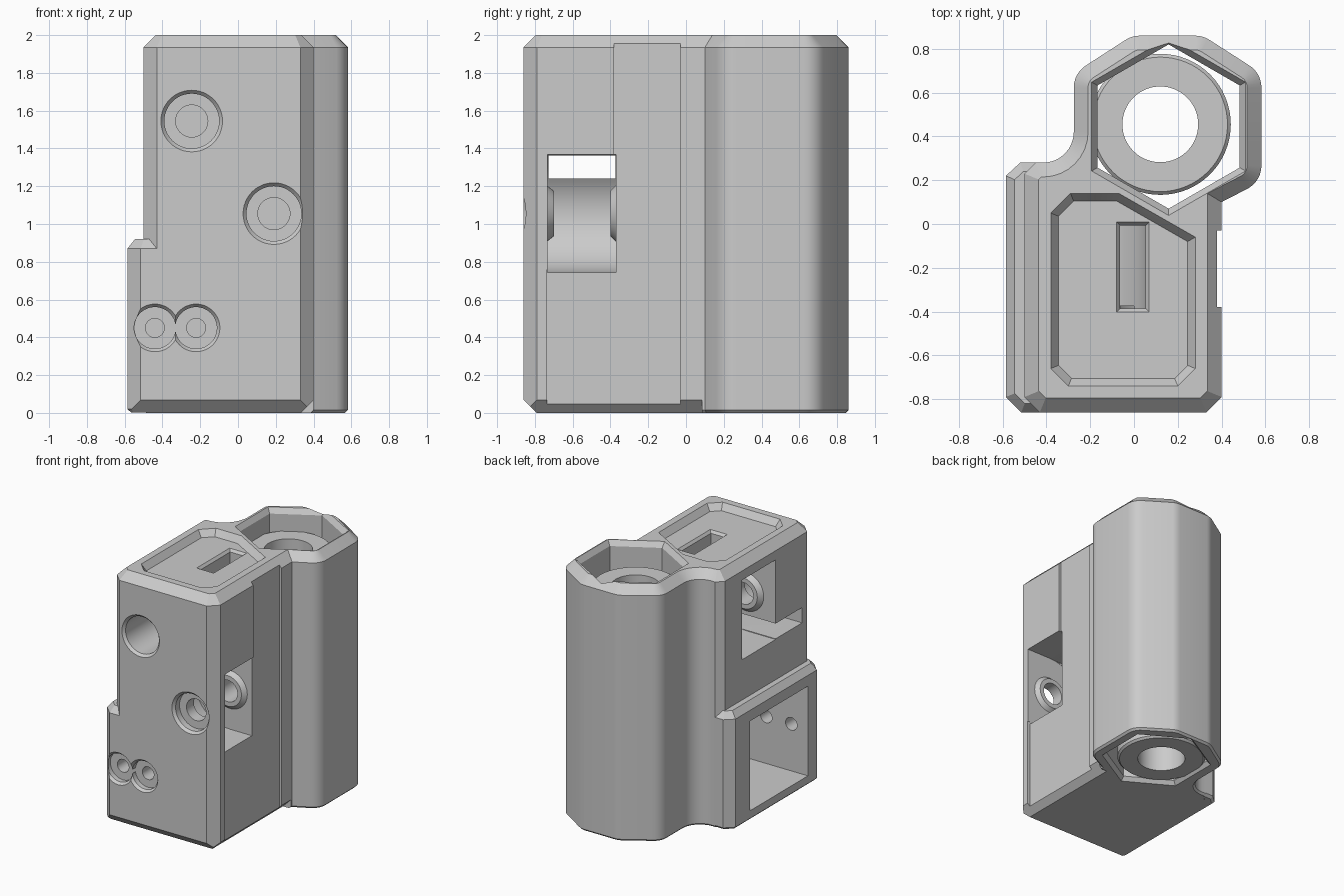
import bpy, bmesh
from math import sin, cos, pi, radians
from mathutils import Vector, Matrix

if "Cube" in bpy.data.objects:
    bpy.data.objects.remove(bpy.data.objects["Cube"], do_unlink=True)

grey = bpy.data.materials.new("plain grey")
grey.use_nodes = True
colour = (0.6, 0.6, 0.6, 1)
grey.diffuse_color = colour
grey.node_tree.nodes["Principled BSDF"].inputs["Base Color"].default_value = colour


def make(name, bm):
    bmesh.ops.recalc_face_normals(bm, faces=bm.faces)
    mesh = bpy.data.meshes.new(name)
    bm.to_mesh(mesh)
    bm.free()
    mesh.materials.append(grey)
    obj = bpy.data.objects.new(name, mesh)
    bpy.context.collection.objects.link(obj)
    return obj


def inset(points, d):
    """Offset a counter-clockwise outline inwards by d."""
    out = []
    pts = [Vector(p) for p in points]
    for i, p in enumerate(pts):
        a = (p - pts[i - 1]).normalized()
        b = (pts[(i + 1) % len(pts)] - p).normalized()
        na, nb = Vector((-a.y, a.x)), Vector((-b.y, b.x))
        out.append(p + (na + nb) * d / (1 + na.dot(nb)))
    return out


def prism(name, points, layers):
    """Loft an outline through (height, inset) layers."""
    bm = bmesh.new()
    rings = [[bm.verts.new((p[0], p[1], z)) for p in inset(points, d)] for z, d in layers]
    n = len(points)
    for low, high in zip(rings, rings[1:]):
        for i in range(n):
            j = (i + 1) % n
            bm.faces.new((low[i], low[j], high[j], high[i]))
    bm.faces.new(rings[0][::-1])
    bm.faces.new(rings[-1])
    return make(name, bm)


def box(name, x, y, z):
    return prism(name, [(x[0], y[0]), (x[1], y[0]), (x[1], y[1]), (x[0], y[1])],
                 [(z[0], 0), (z[1], 0)])


def arc(cx, cy, r, start, end, steps=6):
    return [(cx + r * cos(radians(start + (end - start) * i / steps)),
             cy + r * sin(radians(start + (end - start) * i / steps))) for i in range(steps + 1)]


def ring(cx, cy, r, sides, turn=0):
    return arc(cx, cy, r, turn, turn + 360, sides)[:-1]


def lay_down(obj, x, z):
    """Turn an upright solid so that it runs along y."""
    obj.data.transform(Matrix.Translation((x, 0, z)) @ Matrix.Rotation(pi / 2, 4, "X"))
    return obj


def bore(name, x, z, stations):
    """Round solid along y through (y, radius) stations."""
    r0 = stations[0][1]
    return lay_down(prism(name, ring(0, 0, r0, 48), [(-y, r0 - r) for y, r in stations]), x, z)


def chamber(name, x, z, r, back, front, start):
    """Half-round pocket along y, opening straight out to one side."""
    outline = arc(0, 0, r, start, start + 180, 24)
    reach = 0.6 if start == 90 else -0.6
    outline += [(reach, outline[-1][1]), (reach, outline[0][1])]
    return lay_down(prism(name, outline, [(-back, 0), (-front, 0)]), x, z)


def combine(target, operation, tools):
    bpy.context.view_layer.objects.active = target
    for tool in tools:
        mod = target.modifiers.new("combine", "BOOLEAN")
        mod.operation, mod.object, mod.solver = operation, tool, "EXACT"
        bpy.ops.object.modifier_apply(modifier=mod.name)
        bpy.data.objects.remove(tool, do_unlink=True)


# Main housing: rectangular block flowing into a rounded hexagonal tower
outline = [(-0.5, -0.79), (-0.43, -0.86), (0.33, -0.86), (0.4, -0.79), (0.4, 0.1)]
outline += arc(0.462, 0.267, 0.12, -60, 0) + arc(0.462, 0.623, 0.12, 0, 60)
outline += arc(0.28, 0.74, 0.12, 62, 90, 3) + arc(0.026, 0.74, 0.12, 90, 118, 3)
outline += arc(-0.155, 0.623, 0.12, 120, 180) + arc(-0.415, 0.42, 0.14, 0, -90, 8)
outline += [(-0.45, 0.28), (-0.5, 0.23)]
housing = prism("housing", outline, [(0, 0.015), (0.015, 0), (1.935, 0), (2, 0.065)])

# Wider base on one side
base = [(-0.585, -0.79), (-0.515, -0.86), (0, -0.86), (0, 0.27), (-0.45, 0.28), (-0.52, 0.28), (-0.585, 0.22)]
combine(housing, "UNION", [prism("base", base, [(0.001, 0.02), (0.02, 0), (0.87, 0), (0.92, 0.04)])])

# Bottom chamfers along the front and one side
front_edge = box("front_edge", (-1, 1), (-0.05, 0.05), (-0.05, 0.05))
front_edge.data.transform(Matrix.Translation((0, -0.8625, 0)) @ Matrix.Rotation(pi / 4, 4, "X"))
side_edge = box("side_edge", (-0.05, 0.05), (-1, 0.085), (-0.05, 0.05))
side_edge.data.transform(Matrix.Translation((0.4025, 0, 0)) @ Matrix.Rotation(pi / 4, 4, "Y"))

# Hexagonal well, top panel recess and slot
hexagon = ring(0.158, 0.445, 0.375, 6, 30)
panel = [(-0.38, -0.66), (-0.3, -0.74), (0.2, -0.74), (0.28, -0.66),
         (0.28, -0.06), (-0.07, 0.14), (-0.29, 0.14), (-0.38, 0.05)]
slot = [(-0.08, -0.402), (0.07, -0.402), (0.07, 0.01), (-0.08, 0.01)]
cuts = [
    front_edge, side_edge,
    prism("well", hexagon, [(-0.02, -0.04), (0.03, 0), (1.96, 0), (2.02, -0.04)]),
    prism("panel", panel, [(1.95, 0.035), (2, 0), (2.1, 0)]),
    prism("slot", slot, [(1.6, 0.017), (1.93, 0.017), (1.951, 0), (1.97, 0)]),
    # Shallow relief on the side face
    box("relief", (0.38, 0.6), (-0.38, -0.03), (-0.1, 2.1)),
    box("low_relief", (0.38, 0.6), (-0.735, -0.2), (-0.1, 0.76)),
    # Roller chambers and the passage joining the sides
    chamber("side_chamber", 0.19, 1.055, 0.313, -0.37, -0.732, 90),
    chamber("upper_chamber", -0.25, 1.55, 0.313, 0.02, -0.4, -90),
    box("passage", (-0.7, 0.65), (-0.729, -0.374), (1.242, 1.362)),
    box("lower_chamber", (-0.7, -0.03), (-0.68, 0.04), (0.08, 0.785)),
]
combine(housing, "DIFFERENCE", cuts)

# Raised collars around the axle holes
combine(housing, "UNION", [
    bore("collar", 0.19, 1.055, [(-0.7, 0.12), (-0.75, 0.16)]),
    bore("collar", 0.19, 1.055, [(-0.36, 0.16), (-0.4, 0.12)]),
    bore("collar", -0.245, 1.545, [(-0.365, 0.12), (-0.41, 0.16)]),
    bore("collar", -0.245, 1.545, [(0.03, 0.16), (-0.015, 0.12)]),
])

# Counterbored axle and screw holes
holes = [
    bore("axle", 0.19, 1.055, [(-0.2, 0.085), (-0.79, 0.085), (-0.791, 0.145), (-0.84, 0.145), (-0.87, 0.172)]),
    bore("axle", -0.245, 1.545, [(0.08, 0.085), (-0.5, 0.085), (-0.501, 0.145), (-0.84, 0.145), (-0.87, 0.172)]),
]
for x in (-0.44, -0.222):
    holes.append(bore("screw", x, 0.45, [(-0.6, 0.05), (-0.8, 0.05), (-0.801, 0.11), (-0.84, 0.11), (-0.87, 0.134)]))
combine(housing, "DIFFERENCE", holes)

# Tube standing inside the well
tube = prism("inner_tube", ring(0.12, 0.455, 0.322, 64), [(0.02, 0.015), (0.035, 0), (1.81, 0), (1.825, 0.015)])
combine(tube, "DIFFERENCE", [prism("tube_bore", ring(0.12, 0.455, 0.173, 64), [(-0.1, 0), (2.1, 0)])])

for obj in (housing, tube):
    bpy.ops.object.select_all(action="DESELECT")
    obj.select_set(True)
    bpy.context.view_layer.objects.active = obj
    bpy.ops.object.shade_smooth_by_angle(angle=radians(25))
